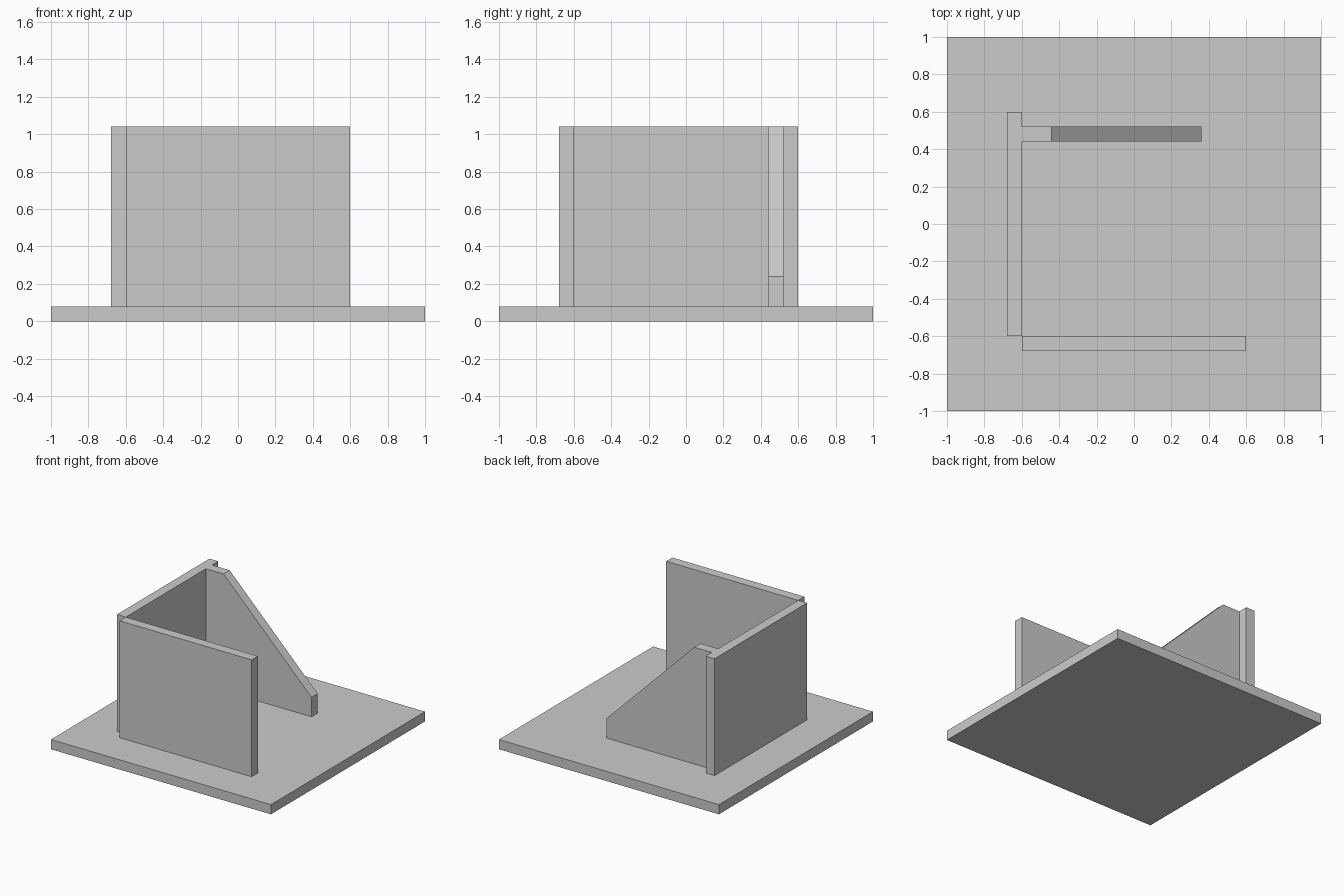
import bpy
import bmesh
from mathutils import Vector

cube = bpy.data.objects.get("Cube")
if cube:
    bpy.data.objects.remove(cube, do_unlink=True)

GREY = (0.6, 0.6, 0.6, 1)
grey = bpy.data.materials.new("plain grey")
grey.use_nodes = True
grey.diffuse_color = GREY
grey.node_tree.nodes["Principled BSDF"].inputs["Base Color"].default_value = GREY

T = 0.08      # board thickness
TOP = 1.04    # height of the upright boards


def board(name, profile, y0, y1):
    """Extrude an (x, z) profile from y0 to y1."""
    bm = bmesh.new()
    face = bm.faces.new([bm.verts.new((x, y0, z)) for x, z in profile])
    extruded = bmesh.ops.extrude_face_region(bm, geom=[face])
    verts = [v for v in extruded["geom"] if isinstance(v, bmesh.types.BMVert)]
    bmesh.ops.translate(bm, verts=verts, vec=Vector((0, y1 - y0, 0)))
    bmesh.ops.recalc_face_normals(bm, faces=bm.faces)
    mesh = bpy.data.meshes.new(name)
    bm.to_mesh(mesh)
    bm.free()
    mesh.materials.append(grey)
    obj = bpy.data.objects.new(name, mesh)
    bpy.context.collection.objects.link(obj)
    return obj


def rectangle(x0, x1, z0, z1):
    return [(x0, z0), (x1, z0), (x1, z1), (x0, z1)]


# Square floor slab
board("base_plate", rectangle(-1, 1, 0, T), -1, 1)

# Two upright walls meeting at a corner edge
board("side_wall", rectangle(-0.6 - T, -0.6, T, TOP), -0.6, 0.6)
board("front_wall", rectangle(-0.6, 0.6, T, TOP), -0.6 - T, -0.6)

# Sloped brace standing against the side wall
brace = [(-0.6, T), (0.36, T), (0.36, 0.24), (-0.44, TOP), (-0.6, TOP)]
board("sloped_brace", brace, 0.44, 0.44 + T)
